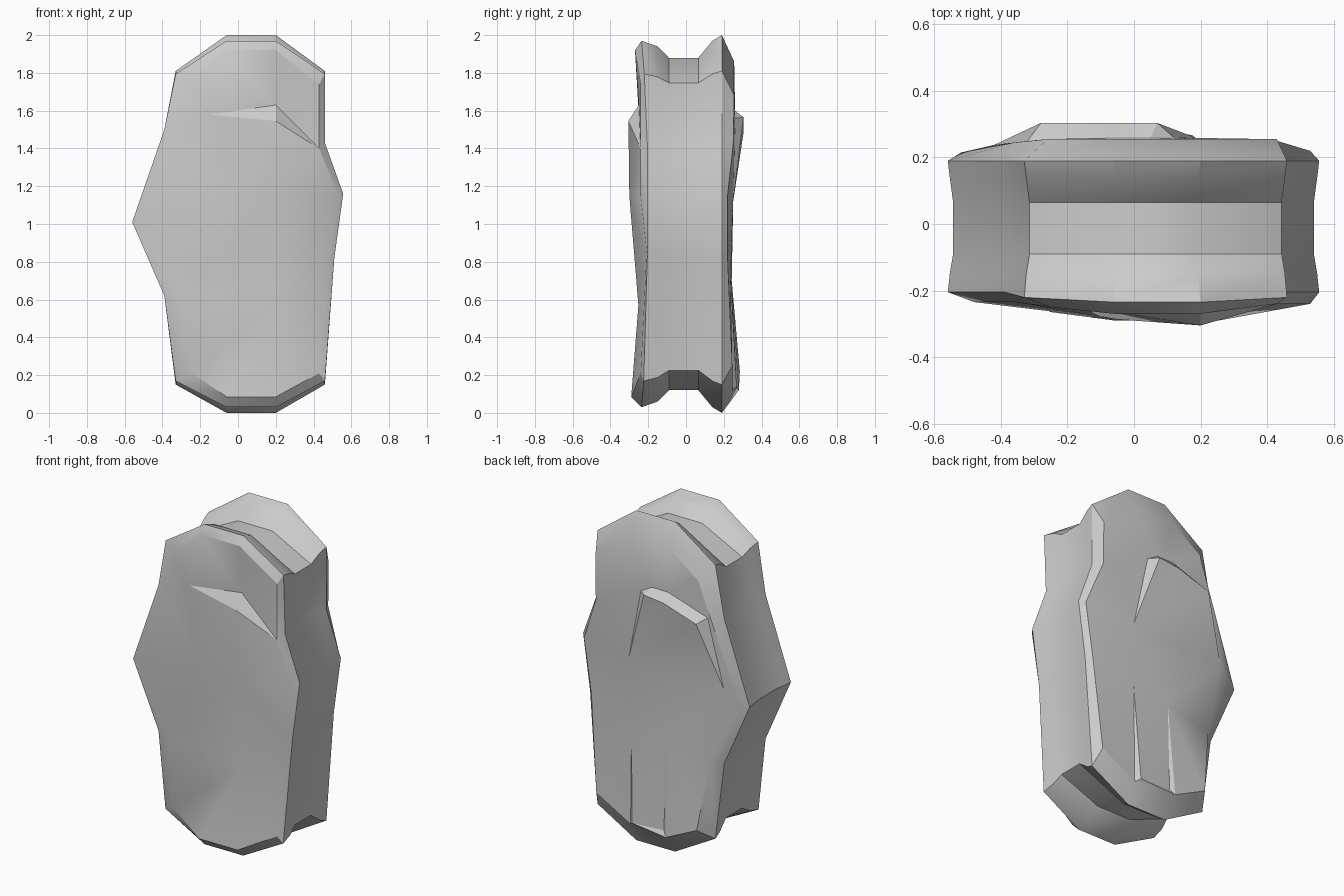
import bpy, bmesh
from mathutils import Vector
from mathutils.geometry import delaunay_2d_cdt

if "Cube" in bpy.data.objects:
    bpy.data.objects.remove(bpy.data.objects["Cube"])

# Silhouette (x, z), clockwise from the top left; 14 corners shared by every ring
outline = [(-.06, 2), (.2, 2), (.46, 1.81), (.46, 1.43), (.557, 1.16), (.51, .82), (.46, .15),
           (.2, 0), (-.06, 0), (-.33, .15), (-.39, .62), (-.56, 1.01), (-.39, 1.5), (-.33, 1.81)]
# Inset face outlines (x, z, y)
front = [(-.06, 1.92, -.27), (.2, 1.92, -.27), (.43, 1.74, -.24), (.43, 1.40, -.24), (.53, 1.15, -.24),
         (.475, .82, -.21), (.43, .21, -.24), (.2, .085, -.29), (-.06, .085, -.29), (-.25, .215, -.265),
         (-.31, .63, -.24), (-.48, 1.0, -.235), (-.355, 1.48, -.235), (-.25, 1.74, -.25)]
back = [(-.07, 1.86, .255), (.2, 1.86, .255), (.43, 1.68, .255), (.43, 1.42, .25), (.53, 1.15, .22),
        (.48, .82, .22), (.43, .25, .245), (.2, .12, .245), (-.06, .12, .28), (-.27, .22, .285),
        (-.33, .63, .24), (-.52, 1.0, .215), (-.36, 1.45, .245), (-.26, 1.72, .255)]
# Creases inside each face: ledges, swellings and shallow steps
front_lines = [
    [(-.15, 1.58, -.25), (.2, 1.63, -.25), front[3], (.2, 1.545, -.305), (-.15, 1.58, -.25)],
    [(-.15, 1.58, -.25), (-.05, 1.15, -.287), (-.18, .73, -.25), (.2, .57, -.252), front[5]],
    [(.2, 1.545, -.305), (.2, 1.15, -.30), (-.05, 1.15, -.287)],
    [(.2, 1.15, -.30), (.2, .57, -.252)]]
back_lines = [
    [(.21, 1.12, .25), (.12, 1.56, .26), (.05, 1.6, .26), (-.06, 1.6, .26), (-.32, 1.51, .25), (-.42, 1.1, .238)],
    [(.21, 1.12, .25), (.07, 1.565, .304), (-.06, 1.55, .304), (-.28, 1.48, .304), (-.42, 1.1, .238)],
    [(.21, 1.12, .25), (-.42, 1.1, .238)],
    [back[7], (.2, .73, .236), (.175, .14, .268)],
    [(-.035, .15, .262), (-.04, .7, .242), back[8]]]

bm = bmesh.new()


def ring(y, groove, side, lean):
    """One loop round the body; ends sink by groove, sides by side, ends lean in y."""
    loop = []
    for x, z in outline:
        w = max(0, (abs(z - 1) - .6) / .4)
        sx = side if x > 0 else -side
        loop.append(bm.verts.new((x - sx, y + lean * w, z - (groove * w if z > 1 else -groove * w))))
    return loop


def face_sheet(edge, lines):
    """Triangulate one broad face, keeping its creases; return its rim vertices."""
    pts, n = list(edge), len(edge)
    segs = [(i, (i + 1) % n) for i in range(n)]
    for line in lines:
        k = len(pts)
        pts += line
        segs += [(k + i, k + i + 1) for i in range(len(line) - 1)]
    co, _, tris, orig, _, _ = delaunay_2d_cdt([Vector(p[:2]) for p in pts], segs, [], 1, 1e-5)
    made, rim = [], {}
    for c, src in zip(co, orig):
        near = min(src) if src else min(range(len(pts)), key=lambda i: (Vector(pts[i][:2]) - c).length)
        v = bm.verts.new((c.x, pts[near][2], c.y))
        made.append(v)
        for i in src:
            if i < n:
                rim[i] = v
    for t in tris:
        bm.faces.new([made[i] for i in t])
    return [rim[i] for i in range(n)]


# Grooved edge band between the front and back faces
loops = [face_sheet(front, front_lines),
         ring(-.205, .03, 0, -.03), ring(-.15, .06, .006, 0), ring(-.09, .12, .016, 0),
         ring(.065, .12, .016, 0), ring(.14, .03, .006, 0), ring(.19, 0, 0, 0),
         face_sheet(back, back_lines)]
for a, b in zip(loops, loops[1:]):
    for i in range(len(a)):
        j = (i + 1) % len(a)
        bm.faces.new((a[i], a[j], b[j], b[i]))
bmesh.ops.recalc_face_normals(bm, faces=bm.faces)

mesh = bpy.data.meshes.new("grooved_slab")
bm.to_mesh(mesh)
bm.free()
slab = bpy.data.objects.new("grooved_slab", mesh)
bpy.context.collection.objects.link(slab)
bpy.context.view_layer.objects.active = slab
slab.select_set(True)
bpy.ops.object.shade_smooth_by_angle(angle=0.5)
